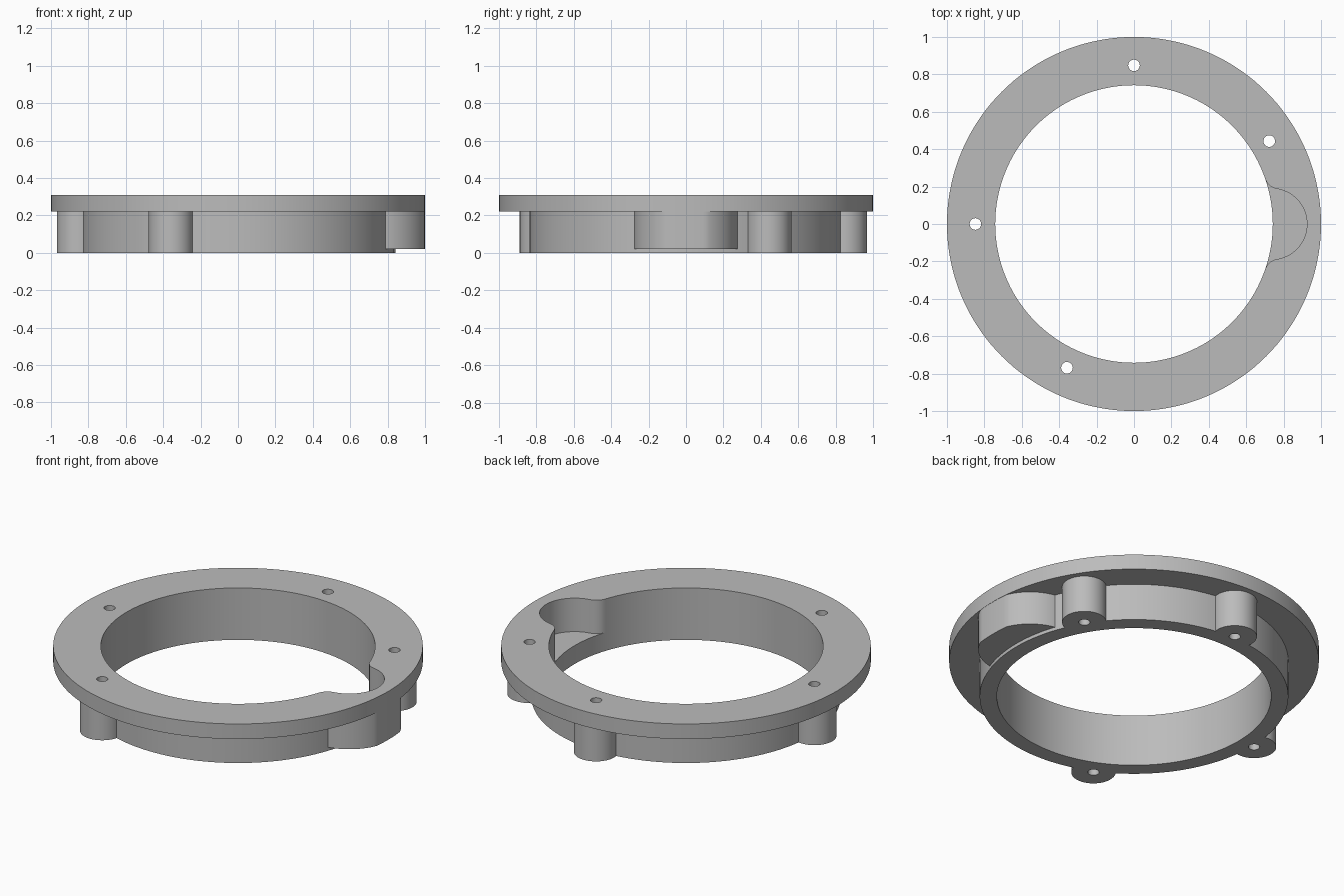
import bpy
import bmesh
from math import sin, cos, pi, radians, atan2, sqrt, hypot

cube = bpy.data.objects.get("Cube")
if cube:
    bpy.data.objects.remove(cube, do_unlink=True)

# Main dimensions
TOP, FLANGE_Z, OVERLAP = 0.31, 0.22, 0.26
BORE, COLLAR, RIM = 0.742, 0.835, 1.0
POCKET_X, POCKET_R, WALL, FILLET = 0.735, 0.19, 0.09, 0.08
BOSS_RING, BOSS_R, HOLE_R = 0.848, 0.12, 0.031
BOSS_ANGLES = [90, 180, 31.5, -115]

grey = bpy.data.materials.new("satin_grey")
grey.use_nodes = True
COLOUR = (0.5, 0.5, 0.5, 1)
grey.diffuse_color = COLOUR
grey.node_tree.nodes["Principled BSDF"].inputs["Base Color"].default_value = COLOUR


def arc(cx, cy, r, start, end, n):
    return [(cx + r * cos(start + (end - start) * i / n),
             cy + r * sin(start + (end - start) * i / n)) for i in range(n + 1)]


def prism(name, outline, z0, z1):
    """Extrude a flat outline between two heights."""
    bm = bmesh.new()
    face = bm.faces.new([bm.verts.new((x, y, z0)) for x, y in outline])
    new = bmesh.ops.extrude_face_region(bm, geom=[face])["geom"]
    moved = [v for v in new if isinstance(v, bmesh.types.BMVert)]
    bmesh.ops.translate(bm, verts=moved, vec=(0, 0, z1 - z0))
    bmesh.ops.recalc_face_normals(bm, faces=bm.faces)
    mesh = bpy.data.meshes.new(name)
    bm.to_mesh(mesh)
    bm.free()
    mesh.materials.append(grey)
    obj = bpy.data.objects.new(name, mesh)
    bpy.context.collection.objects.link(obj)
    return obj


def disc(name, r, z0, z1, x=0, y=0, n=144):
    return prism(name, arc(x, y, r, 0, 2 * pi, n)[:-1], z0, z1)


def combine(body, tool, operation):
    """Apply a boolean and discard the tool."""
    mod = body.modifiers.new(tool.name, "BOOLEAN")
    mod.operation, mod.solver, mod.object = operation, "EXACT", tool
    bpy.context.view_layer.objects.active = body
    bpy.ops.object.modifier_apply(modifier=mod.name)
    bpy.data.objects.remove(tool, do_unlink=True)


# Flange with the narrower collar beneath it
ring = disc("mounting_ring", RIM, FLANGE_Z, TOP)
combine(ring, disc("collar", COLLAR, 0, OVERLAP), "UNION")

# Rounded pocket housing, trimmed just inside the flange rim
shell = []
for x, y in arc(POCKET_X, 0, POCKET_R + WALL, -pi / 2, pi / 2, 48):
    k = min(1, 0.9985 / hypot(x, y))
    shell.append((x * k, y * k))
combine(ring, prism("pocket_housing", shell, 0.02, OVERLAP), "UNION")

# Screw bosses
centres = [(BOSS_RING * cos(radians(a)), BOSS_RING * sin(radians(a)))
           for a in BOSS_ANGLES]
for x, y in centres:
    combine(ring, disc("screw_boss", BOSS_R, 0, OVERLAP, x, y, 48), "UNION")

# Central bore
combine(ring, disc("bore", BORE, -0.1, 0.5), "DIFFERENCE")

# Pocket with filleted mouth, open to the bore and closed below
d_bore, d_pocket = BORE + FILLET, POCKET_R + FILLET
fx = (d_bore ** 2 - d_pocket ** 2 + POCKET_X ** 2) / (2 * POCKET_X)
fy = sqrt(d_bore ** 2 - fx ** 2)
to_pocket = atan2(-fy, POCKET_X - fx)
to_bore = atan2(-fy, -fx)
mouth = arc(fx, fy, FILLET, to_pocket, to_bore, 10)
swing = atan2(fy, fx - POCKET_X)
outline = arc(POCKET_X, 0, POCKET_R, -swing, swing, 40)
outline += mouth[1:] + [(0.6, 0.2), (0.6, -0.2)]
outline += [(x, -y) for x, y in reversed(mouth[1:])]
combine(ring, prism("pocket", outline, 0.11, 0.5), "DIFFERENCE")

# Screw holes through flange and bosses
for x, y in centres:
    combine(ring, disc("screw_hole", HOLE_R, -0.1, 0.5, x, y, 24), "DIFFERENCE")

# Smooth walls, crisp rims
bpy.ops.object.select_all(action="DESELECT")
ring.select_set(True)
bpy.context.view_layer.objects.active = ring
bpy.ops.object.shade_smooth_by_angle(angle=radians(30))
